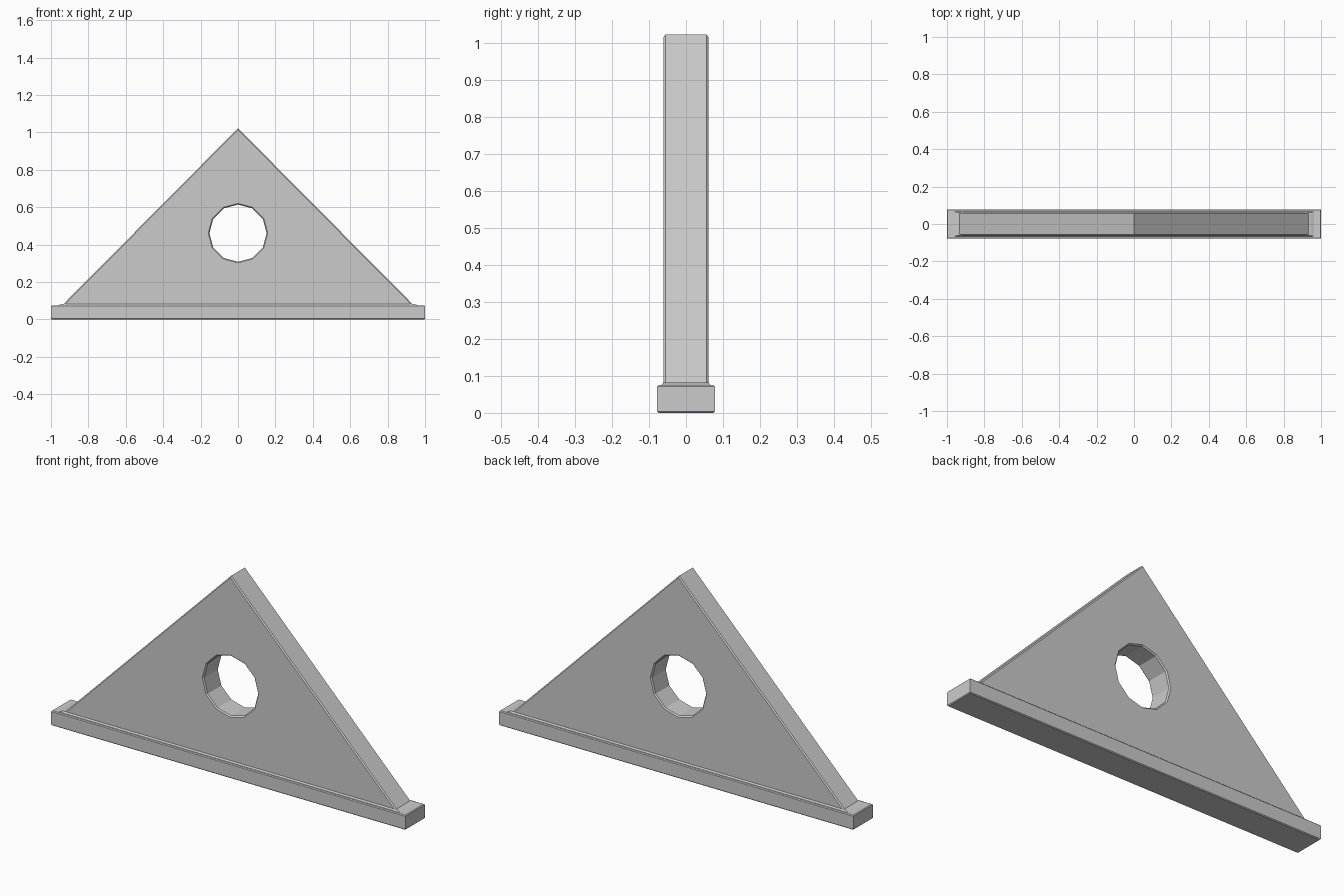
import bpy, bmesh, math

if "Cube" in bpy.data.objects:
    bpy.data.objects.remove(bpy.data.objects["Cube"])


def loft(name, rings):
    """Join equal-length point rings with quads and cap both ends."""
    bm = bmesh.new()
    loops = [[bm.verts.new(p) for p in ring] for ring in rings]
    n = len(loops[0])
    for a, b in zip(loops, loops[1:]):
        for i in range(n):
            j = (i + 1) % n
            bm.faces.new((a[i], a[j], b[j], b[i]))
    bm.faces.new(loops[0][::-1])
    bm.faces.new(loops[-1])
    bmesh.ops.recalc_face_normals(bm, faces=bm.faces)
    mesh = bpy.data.meshes.new(name)
    bm.to_mesh(mesh)
    bm.free()
    obj = bpy.data.objects.new(name, mesh)
    bpy.context.collection.objects.link(obj)
    return obj


def rect(x, y, z):
    return [(-x, -y, z), (x, -y, z), (x, y, z), (-x, y, z)]


def triangle(inset, y):
    x = 0.945 - inset
    return [(-x, y, 0.07), (x, y, 0.07), (0, y, 1.022 - inset)]


def circle(r, y, n=12):
    return [(r * math.sin(2 * math.pi * i / n), y,
             0.461 + r * math.cos(2 * math.pi * i / n)) for i in range(n)]


# Base bar with softened edges and a small flared weld at the plate
loft("base_bar", [rect(0.996, 0.074, 0), rect(1, 0.078, 0.004),
                  rect(1, 0.078, 0.071), rect(0.996, 0.074, 0.075),
                  rect(0.962, 0.067, 0.075), rect(0.944, 0.061, 0.082)])

# Triangular plate with narrow chamfers along its slopes
plate = loft("triangle_plate", [triangle(0.008, -0.061), triangle(0, -0.055),
                                triangle(0, 0.055), triangle(0.008, 0.061)])

# Twelve-sided hole with chamfered rims
cutter = loft("hole_cutter", [circle(0.175, -0.077), circle(0.153, -0.055),
                              circle(0.153, 0.055), circle(0.175, 0.077)])
cutter.hide_render = True
cutter.hide_viewport = False
cutter.display_type = 'WIRE'
mod = plate.modifiers.new("hole", 'BOOLEAN')
mod.operation = 'DIFFERENCE'
mod.solver = 'EXACT'
mod.object = cutter
bpy.context.view_layer.objects.active = plate
bpy.ops.object.modifier_apply(modifier="hole")
bpy.data.objects.remove(cutter)
